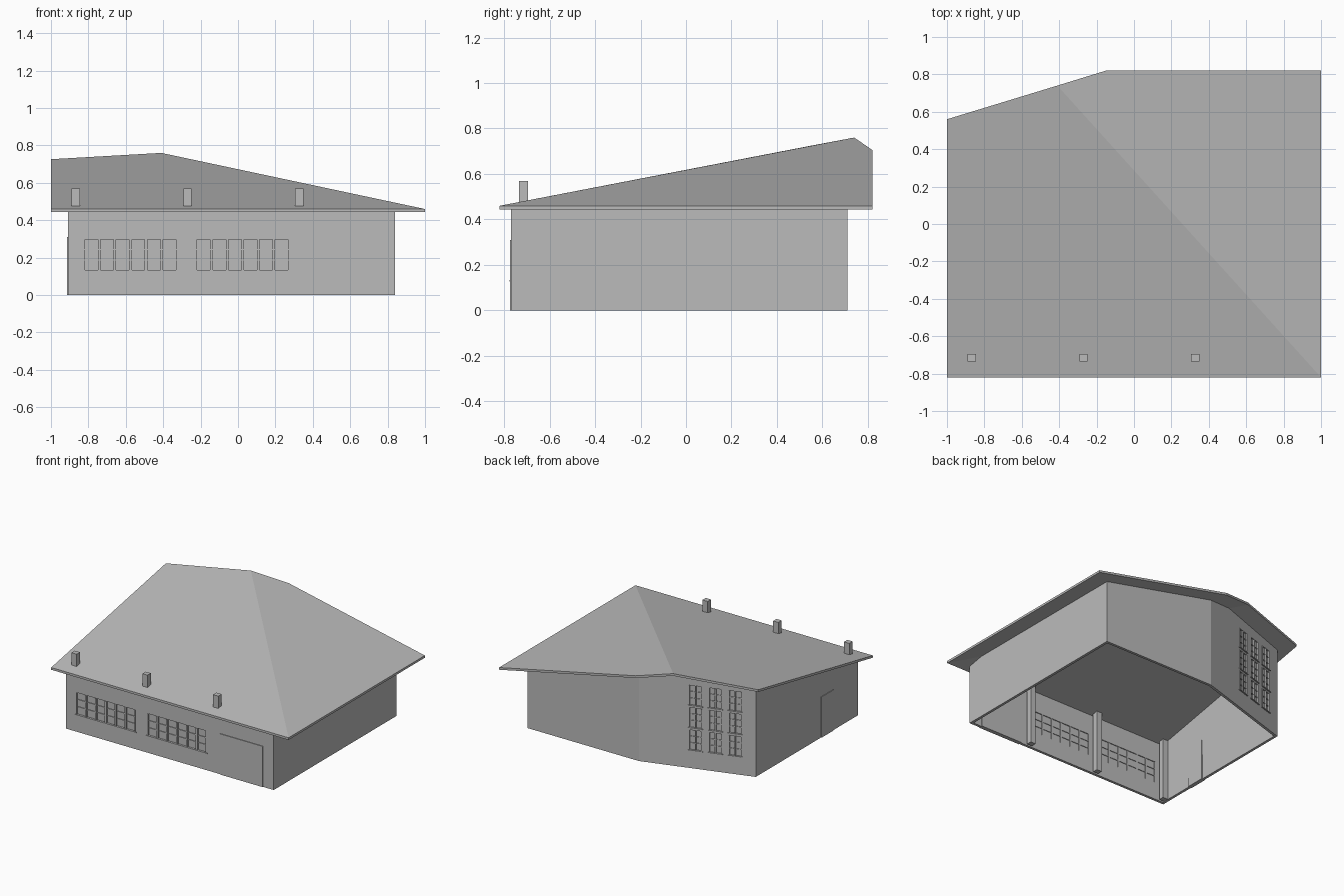
import bpy, bmesh, math
from mathutils import Matrix, Vector

cube = bpy.data.objects.get("Cube")
if cube:
    bpy.data.objects.remove(cube)

grey = bpy.data.materials.new("plain_grey")
grey.use_nodes = True
grey.diffuse_color = (0.5, 0.5, 0.5, 1)
grey.node_tree.nodes["Principled BSDF"].inputs["Base Color"].default_value = (0.5, 0.5, 0.5, 1)

WALL = 0.02


def make(name, bm):
    bmesh.ops.recalc_face_normals(bm, faces=bm.faces)
    mesh = bpy.data.meshes.new(name)
    bm.to_mesh(mesh)
    bm.free()
    mesh.materials.append(grey)
    obj = bpy.data.objects.new(name, mesh)
    bpy.context.collection.objects.link(obj)
    return obj


def boxes(name, spans, frame=Matrix()):
    """One object from several (x0, x1, y0, y1, z0, z1) boxes."""
    bm = bmesh.new()
    for x0, x1, y0, y1, z0, z1 in spans:
        place = Matrix.Translation(((x0 + x1) / 2, (y0 + y1) / 2, (z0 + z1) / 2))
        size = Matrix.Diagonal((x1 - x0, y1 - y0, z1 - z0, 1))
        bmesh.ops.create_cube(bm, size=1, matrix=frame @ place @ size)
    return make(name, bm)


def roof_z(x, y):
    """Height of the roof top: the lower of its two slopes."""
    return min(0.46 + (y + 0.82) * 0.193, 0.46 + (1 - x) * 0.2128)


# Roof: two slopes meeting at a hip, with a thin fascia
plan = [(-1, -0.82), (1, -0.82), (1, 0.82), (-0.15, 0.82), (-0.41, 0.74), (-1, 0.56)]
bm = bmesh.new()
top = [bm.verts.new((x, y, roof_z(x, y))) for x, y in plan]
faces = [bm.faces.new([top[i] for i in ids]) for ids in ((0, 1, 4, 5), (1, 2, 3, 4))]
low = bmesh.ops.extrude_face_region(bm, geom=faces, use_keep_orig=True)
for v in low["geom"]:
    if isinstance(v, bmesh.types.BMVert):
        v.co.z -= 0.017
make("roof", bm)

# Walls: open shell following the roof underside
bend, end = Vector((-0.10, 0.71)), Vector((-0.91, 0.46))
ring = [(-0.91, -0.77), (0.84, -0.77), (0.84, -0.643), (0.84, 0.71),
        tuple(bend), (-0.324, 0.641), tuple(end)]
bm = bmesh.new()
foot = [bm.verts.new((x, y, 0)) for x, y in ring]
head = [bm.verts.new((x, y, roof_z(x, y) - 0.014)) for x, y in ring]
for i in range(len(ring)):
    j = (i + 1) % len(ring)
    bm.faces.new((foot[i], foot[j], head[j], head[i]))
walls = make("walls", bm)
shell = walls.modifiers.new("thickness", 'SOLIDIFY')
shell.thickness = WALL
shell.offset = -1
shell.use_even_offset = True

# Wall frames: local x along the wall, local y inward
front = Matrix.Translation((0, -0.77, 0))
side = Matrix.Translation((-0.91, 0, 0)) @ Matrix.Rotation(-math.pi / 2, 4, 'Z')
run = end - bend
slant = Matrix.Translation((bend.x, bend.y, 0)) @ Matrix.Rotation(math.atan2(run.y, run.x), 4, 'Z')
holes = []


def window(name, frame, x0, w, z0, h, cols, rows, bar):
    """Glazed opening with mullions, glazing bars and a sill."""
    x1, z1 = x0 + w, z0 + h
    holes.append(((x0, x1, -0.05, 0.05, z0, z1), frame))
    parts = [(x0, x1, 0.009, 0.013, z0, z1),
             (x0 - 0.008, x1 + 0.008, -0.007, 0.009, z0 - 0.006, z0)]
    for i in range(cols + 1):
        c = x0 + w * i / cols
        parts.append((max(x0, c - bar), min(x1, c + bar), -0.003, 0.018, z0, z1))
    for i in range(1, rows):
        c = z0 + h * i / rows
        parts.append((x0, x1, 0.004, 0.018, c - 0.003, c + 0.003))
    boxes(name, parts, frame)


# Front window bands
for label, x0 in (("right", -0.825), ("left", -0.225)):
    window("front_window_" + label, front, x0, 0.50, 0.133, 0.165, 6, 3, 0.007)

# Three by three windows in the slanted back wall
for row in range(3):
    for col in range(3):
        window(f"back_window_{row}_{col}", slant, 0.365 + 0.144 * col, 0.092,
               0.14 + 0.17 * row, 0.15, 2, 3, 0.004)

# Cut the openings
bpy.context.view_layer.objects.active = walls
bpy.ops.object.modifier_apply(modifier="thickness")
for span, frame in holes:
    cutter = boxes("cutter", [span], frame)
    cutter.hide_render = True
    cut = walls.modifiers.new("opening", 'BOOLEAN')
    cut.object = cutter
    cut.solver = 'EXACT'
    bpy.ops.object.modifier_apply(modifier="opening")
    bpy.data.objects.remove(cutter)

# Doors
boxes("front_door", [(0.39, 0.75, -0.005, WALL + 0.006, 0, 0.31)], front)
boxes("side_door", [(0.325, 0.47, -0.005, WALL + 0.006, 0, 0.31)], side)

# Chimneys, running down to the ground inside
for i, x in enumerate((-0.867, -0.27, 0.327)):
    boxes(f"chimney_{i + 1}", [(x - 0.022, x + 0.022, -0.735, -0.695, 0, 0.57)])
